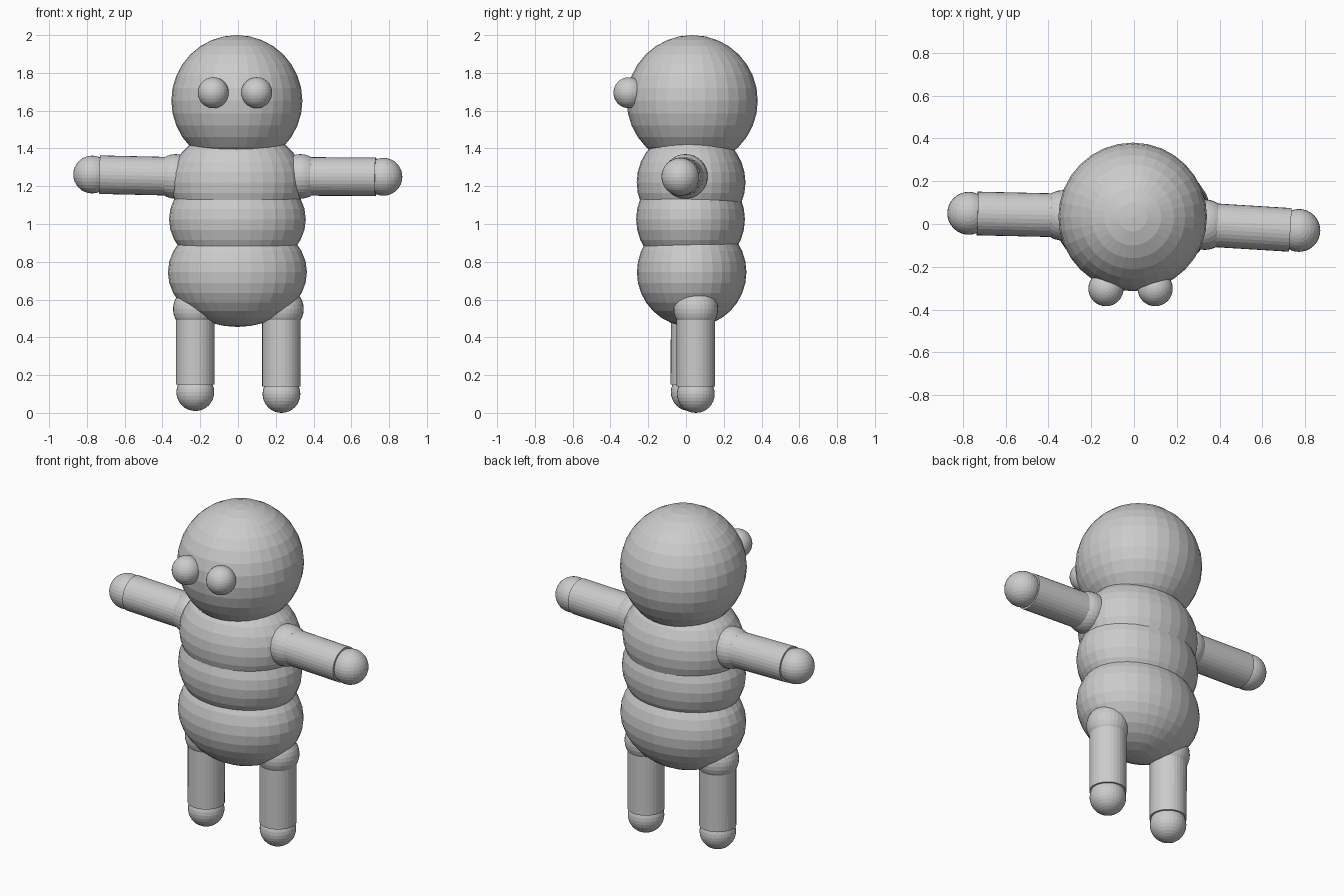
import bpy
from mathutils import Vector

if "Cube" in bpy.data.objects:
    bpy.data.objects.remove(bpy.data.objects["Cube"])

grey = bpy.data.materials.new("plain grey")
grey.diffuse_color = (0.6, 0.6, 0.6, 1)
grey.use_nodes = True
grey.node_tree.nodes["Principled BSDF"].inputs["Base Color"].default_value = grey.diffuse_color


def finish(name):
    obj = bpy.context.object
    obj.name = name
    obj.data.materials.append(grey)
    return obj


def ball(name, centre, size):
    bpy.ops.mesh.primitive_uv_sphere_add(segments=32, ring_count=16, radius=1, location=centre)
    obj = finish(name)
    obj.scale = size if isinstance(size, tuple) else (size,) * 3
    return obj


def rod(name, start, end, radius):
    a, b = Vector(start), Vector(end)
    bpy.ops.mesh.primitive_cylinder_add(vertices=32, radius=radius, depth=(b - a).length,
                                        location=(a + b) / 2)
    obj = finish(name)
    obj.rotation_euler = (b - a).to_track_quat('Z', 'Y').to_euler()
    return obj


def limb(kind, joint_name, end_name, joint, end):
    # joint ball, rod stopping just short of the end ball's centre, end ball
    j, e = Vector(joint), Vector(end)
    ball(joint_name, j, 0.118)
    rod(kind, j, e + (j - e).normalized() * 0.04, 0.102)
    ball(end_name, e, 0.1)


# head and eyes
ball("head", (-0.006, 0.033, 1.653), 0.347)
ball("left_eye", (-0.131, -0.302, 1.695), 0.082)
ball("right_eye", (0.099, -0.302, 1.695), 0.082)

# stacked torso segments
ball("belly", (-0.003, 0.03, 0.745), (0.368, 0.29, 0.29))
ball("waist", (-0.003, 0.024, 1.025), (0.362, 0.288, 0.285))
ball("chest", (-0.003, 0.027, 1.22), (0.355, 0.288, 0.285))

# arms
limb("left_arm", "left_shoulder", "left_hand", (-0.33, 0.04, 1.252), (-0.772, 0.05, 1.262))
limb("right_arm", "right_shoulder", "right_hand", (0.33, -0.003, 1.252), (0.77, -0.03, 1.25))

# legs
limb("left_leg", "left_hip", "left_foot", (-0.226, 0.022, 0.55), (-0.226, 0.02, 0.11))
limb("right_leg", "right_hip", "right_foot", (0.23, 0.052, 0.55), (0.23, 0.052, 0.1))
